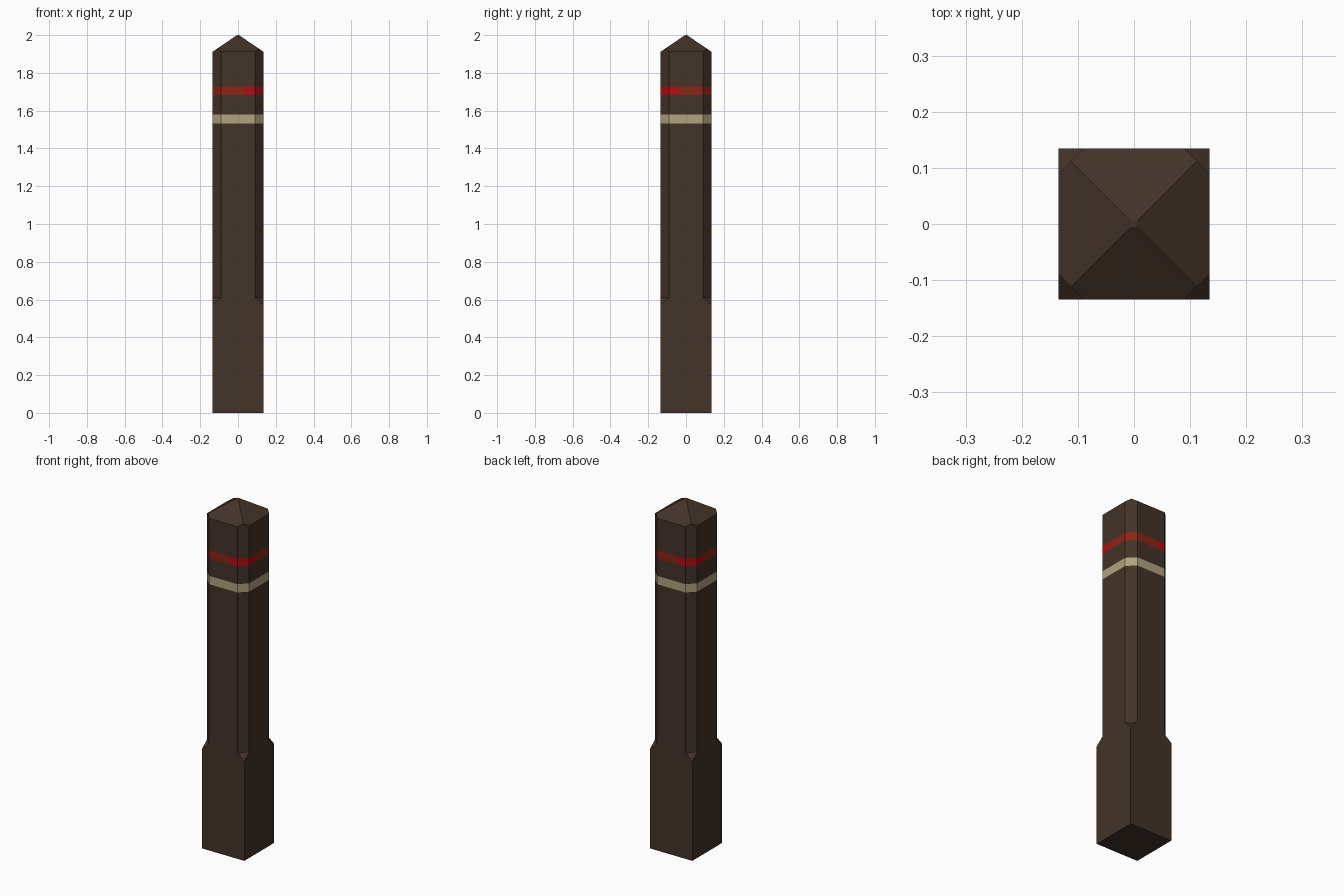
import bpy, bmesh
from mathutils import Vector

if "Cube" in bpy.data.objects:
    bpy.data.objects.remove(bpy.data.objects["Cube"])


def material(name, rgb):
    # sRGB bytes to linear colour
    lin = [(v / 255 / 12.92) if v < 11 else ((v / 255 + 0.055) / 1.055) ** 2.4 for v in rgb]
    m = bpy.data.materials.new(name)
    m.diffuse_color = (*lin, 1)
    m.use_nodes = True
    m.node_tree.nodes["Principled BSDF"].inputs["Base Color"].default_value = m.diffuse_color
    return m


H, C, T = 0.1345, 0.09, 0.005           # half width, chamfer start, flat tip
Z_CORNER, Z_CHAMFER, Z_EAVE, Z_TOP = 0.573, 0.61, 1.912, 2.0
RED, CREAM = (1.682, 1.729), (1.533, 1.581)
M = (H + C) / 2                         # chamfer meets the roof ridge here
Z_M = Z_EAVE + (Z_TOP - Z_EAVE) * (H - M) / (H - T)

bm = bmesh.new()


def corner(i):
    """Points of one post corner, turned i quarter turns."""
    pts = dict(base=(H, H, 0), square=(H, H, Z_CORNER),
               a0=(H, C, Z_CHAMFER), b0=(C, H, Z_CHAMFER),
               a1=(H, C, Z_EAVE), b1=(C, H, Z_EAVE),
               ridge=(M, M, Z_M), tip=(T, T, Z_TOP))
    out = {}
    for k, (x, y, z) in pts.items():
        for _ in range(i):
            x, y = -y, x
        out[k] = bm.verts.new((x, y, z))
    return out


cs = [corner(i) for i in range(4)]
for i in range(4):
    p, q = cs[i], cs[(i + 1) % 4]
    for f in (
        (p["a0"], p["b0"], p["b1"], p["ridge"], p["a1"]),                      # chamfer
        (p["square"], p["b0"], p["a0"]),                                       # chamfer stop
        (p["base"], q["base"], q["square"], q["a0"], p["b0"], p["square"]),    # lower side
        (p["b0"], q["a0"], q["a1"], p["b1"]),                                  # upper side
        (p["b1"], q["a1"], q["ridge"], q["tip"], p["tip"], p["ridge"]),        # roof
    ):
        bm.faces.new(f)
bm.faces.new([c["tip"] for c in cs])
bm.faces.new([c["base"] for c in cs])
bmesh.ops.recalc_face_normals(bm, faces=bm.faces[:])


def cut(faces, co, no):
    geom = set(faces)
    for f in faces:
        geom.update(f.edges, f.verts)
    bmesh.ops.bisect_plane(bm, geom=list(geom), plane_co=co, plane_no=no, dist=1e-5)


def in_band(f, band):
    return band[0] < f.calc_center_median().z < band[1]


# painted bands cut into the sides
for z in RED + CREAM:
    cut(bm.faces[:], (0, 0, z), (0, 0, 1))
# brighter red around two opposite corners
for s in (1, -1):
    cut([f for f in bm.faces if in_band(f, RED)], (s * 0.084, -s * 0.084, 0), (1, -1, 0))

for f in bm.faces:
    c = f.calc_center_median()
    if in_band(f, CREAM):
        f.material_index = 1
    elif in_band(f, RED):
        f.material_index = 3 if abs(c.x - c.y) > 0.168 else 2

mesh = bpy.data.meshes.new("wooden_post")
bm.to_mesh(mesh)
bm.free()
for name, rgb in (("dark wood", (67, 51, 40)), ("cream paint", (178, 163, 127)),
                  ("worn red paint", (138, 38, 22)), ("bright red paint", (172, 14, 20))):
    mesh.materials.append(material(name, rgb))
post = bpy.data.objects.new("wooden_post", mesh)
bpy.context.collection.objects.link(post)
